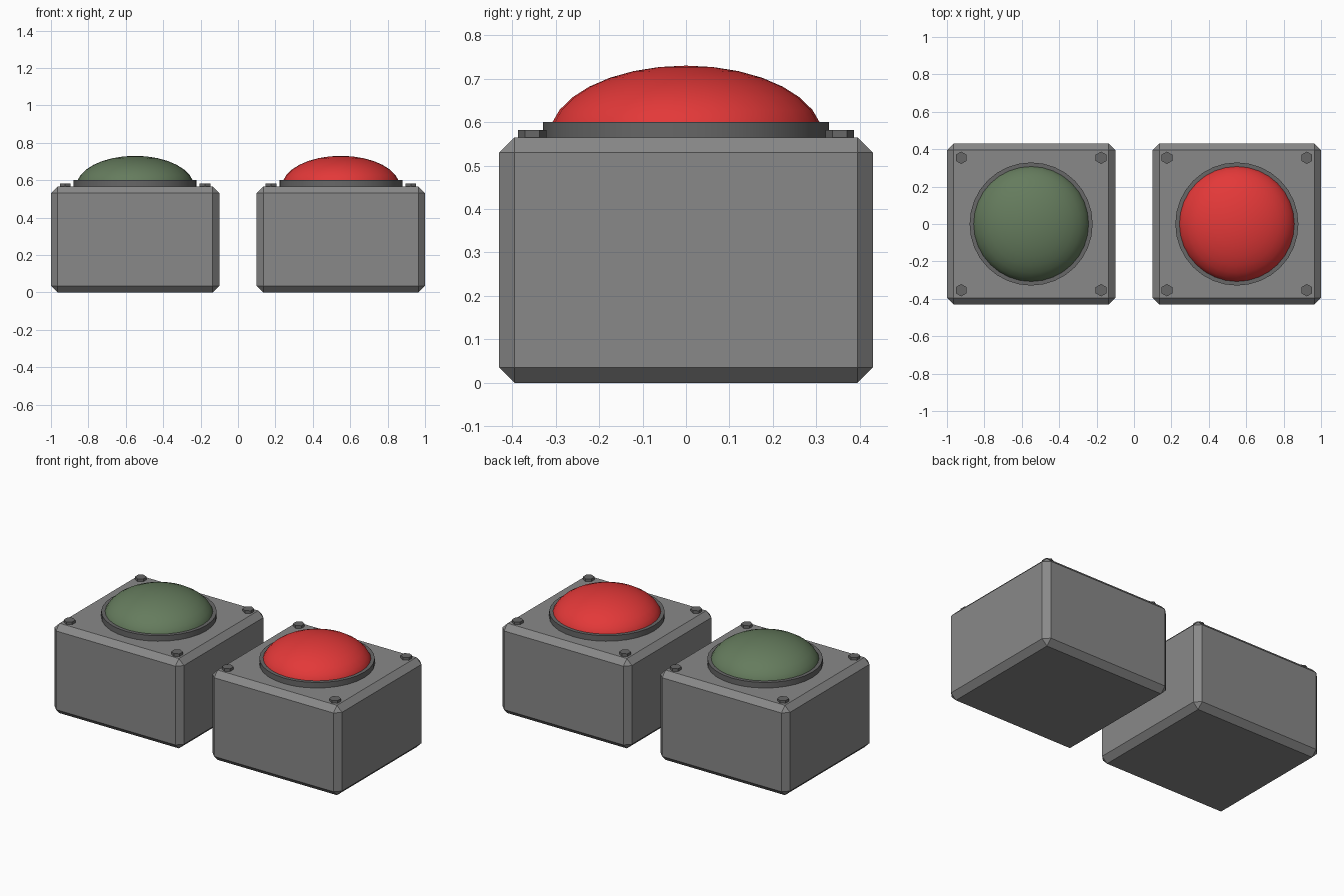
import bpy, bmesh, math
from mathutils import Matrix, Vector

if "Cube" in bpy.data.objects:
    bpy.data.objects.remove(bpy.data.objects["Cube"])

BOX_TOP = 0.565


def material(name, color):
    mat = bpy.data.materials.new(name)
    mat.diffuse_color = (*color, 1)
    mat.use_nodes = True
    mat.node_tree.nodes["Principled BSDF"].inputs["Base Color"].default_value = mat.diffuse_color
    return mat


def make_object(name, bm, mat, smooth=False):
    bmesh.ops.recalc_face_normals(bm, faces=bm.faces[:])
    mesh = bpy.data.meshes.new(name)
    bm.to_mesh(mesh)
    bm.free()
    obj = bpy.data.objects.new(name, mesh)
    bpy.context.collection.objects.link(obj)
    mesh.materials.append(mat)
    if smooth:
        bpy.ops.object.select_all(action='DESELECT')
        obj.select_set(True)
        bpy.context.view_layer.objects.active = obj
        bpy.ops.object.shade_smooth_by_angle(angle=math.radians(30))
    return obj


def add_cylinder(bm, x, y, z0, z1, radius, sides):
    bmesh.ops.create_cone(bm, cap_ends=True, segments=sides, radius1=radius,
                          radius2=radius, depth=z1 - z0,
                          matrix=Matrix.Translation((x, y, (z0 + z1) / 2)))


def build_button(label, x, dome_mat):
    # Chamfered housing
    bm = bmesh.new()
    bmesh.ops.create_cube(bm, size=1, matrix=Matrix.Translation((x, 0, BOX_TOP / 2))
                          @ Matrix.Diagonal((0.9, 0.86, BOX_TOP, 1)))
    bmesh.ops.bevel(bm, geom=bm.edges[:], offset=0.035, segments=1,
                    affect='EDGES', profile=0.5)
    make_object(label + "_housing", bm, grey)

    # Collar around the push dome
    bm = bmesh.new()
    add_cylinder(bm, x, 0, BOX_TOP - 0.01, 0.60, 0.329, 32)
    make_object(label + "_collar", bm, dark, smooth=True)

    # Flattened dome, upper part of a squashed sphere
    bm = bmesh.new()
    bmesh.ops.create_uvsphere(bm, u_segments=32, v_segments=16, radius=1,
                              matrix=Matrix.Translation((x, 0, BOX_TOP))
                              @ Matrix.Diagonal((0.315, 0.315, 0.165, 1)))
    bmesh.ops.bisect_plane(bm, geom=bm.verts[:] + bm.edges[:] + bm.faces[:],
                           plane_co=Vector((0, 0, 0.595)), plane_no=Vector((0, 0, 1)),
                           clear_inner=True)
    bmesh.ops.holes_fill(bm, edges=[e for e in bm.edges if e.is_boundary])
    make_object(label + "_dome", bm, dome_mat, smooth=True)

    # Hexagonal bolts in the four corners
    bm = bmesh.new()
    for sx in (-1, 1):
        for sy in (-1, 1):
            add_cylinder(bm, x + sx * 0.374, sy * 0.354, BOX_TOP - 0.01, 0.582, 0.033, 6)
    make_object(label + "_bolts", bm, dark)


grey = material("grey", (0.25, 0.25, 0.25))
dark = material("dark_grey", (0.135, 0.135, 0.135))
build_button("green_button", -0.55, material("green", (0.13, 0.2, 0.11)))
build_button("red_button", 0.55, material("red", (0.77, 0.04, 0.04)))
